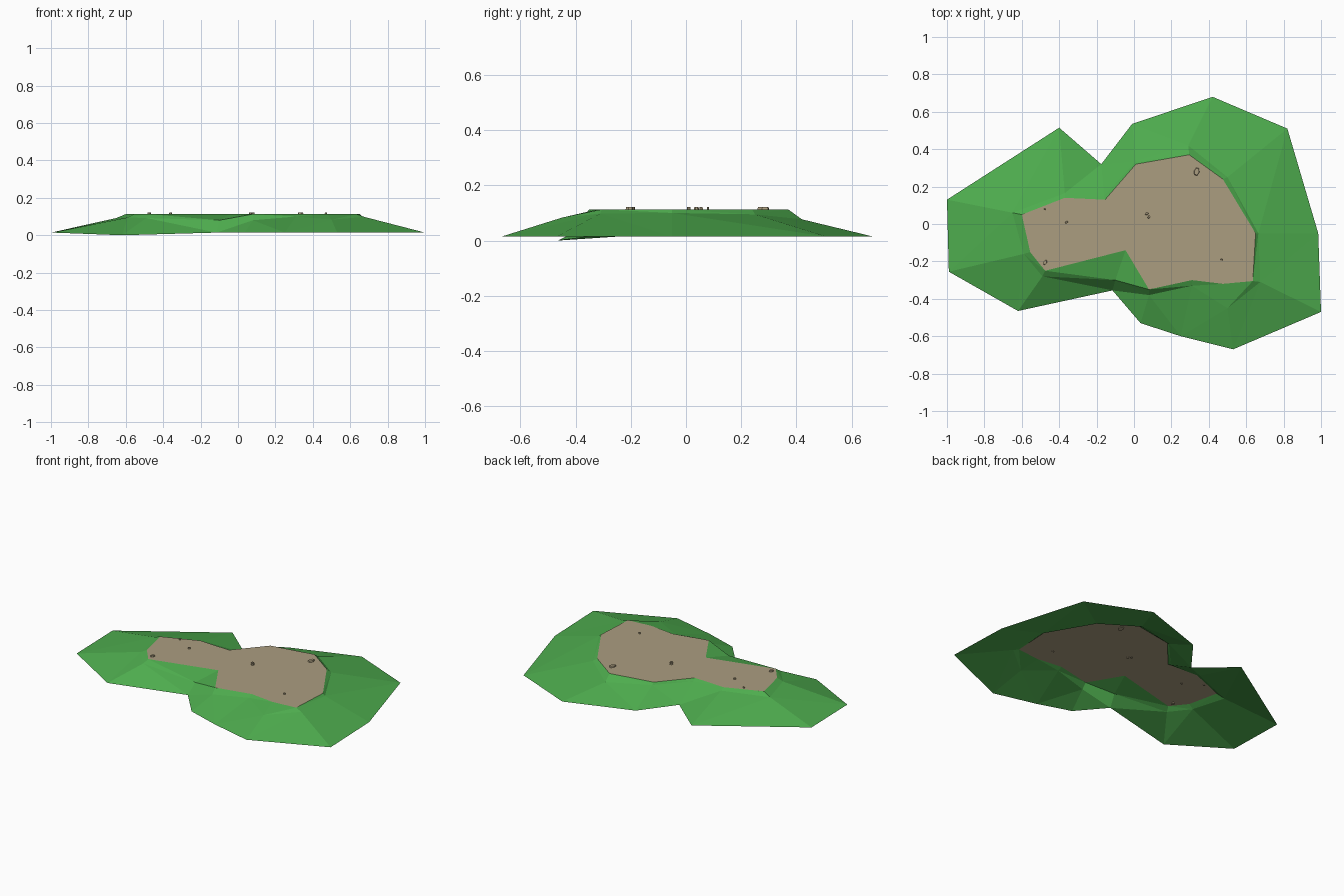
import bpy, bmesh, math

if "Cube" in bpy.data.objects:
    bpy.data.objects.remove(bpy.data.objects["Cube"])

def material(name, rgb):
    m = bpy.data.materials.new(name)
    m.diffuse_color = (*rgb, 1)
    m.use_nodes = True
    m.node_tree.nodes["Principled BSDF"].inputs["Base Color"].default_value = m.diffuse_color
    return m

GRASS = material("grass green", (0.076, 0.413, 0.076))
DIRT = material("dry dirt", (0.41, 0.34, 0.216))

def finish(name, bm, mat):
    me = bpy.data.meshes.new(name)
    bm.to_mesh(me)
    bm.free()
    me.materials.append(mat)
    ob = bpy.data.objects.new(name, me)
    bpy.context.collection.objects.link(ob)
    return ob

# Matching outlines: shore, shoulder of the bank and edge of the dirt (clockwise)
SHORE = [(-1, .13), (-.40, .515), (-.175, .32), (-.01, .535), (.42, .68),
         (.82, .51), (.985, -.05), (1, -.47), (.53, -.67), (.25, -.60),
         (.035, -.53), (-.115, -.355), (-.62, -.465), (-.99, -.255)]
SHOULDER = [(-.65, .06, .092), (-.37, .165, .10), (-.16, .15, .10),
            (.01, .335, .10), (.29, .42, .077), (.50, .25, .095),
            (.665, -.05, .10), (.675, -.31, .098), (.50, -.45, .083),
            (.31, -.33, .10), (.08, -.38, .08), (-.10, -.30, .08),
            (-.49, -.28, .092), (-.59, -.16, .095)]
EDGE = [(-.60, .05), (-.37, .14), (-.155, .13), (.01, .32), (.295, .37),
        (.475, .24), (.65, -.05), (.635, -.305), (.475, -.32), (.31, -.30),
        (.08, -.35), (-.045, -.14), (-.475, -.25), (-.555, -.15)]
TOP = .113

# Grass bank: open shell lofted through the three outlines
bm = bmesh.new()
shore = [(x, y, 0 if i == 12 else .014) for i, (x, y) in enumerate(SHORE)]
edge = [(x, y, TOP) for x, y in EDGE]
rings = [[bm.verts.new(p) for p in ring] for ring in (shore, SHOULDER, edge)]
n = len(SHORE)
for low, high in zip(rings, rings[1:]):
    for i in range(n):
        j = (i + 1) % n
        bm.faces.new((low[i], high[i], high[j], low[j]))
bmesh.ops.triangulate(bm, faces=bm.faces[:])
for f in bm.faces:
    f.normal_update()
    if f.normal.z < 0:
        f.normal_flip()
finish("grass_bank", bm, GRASS)

# Dirt plateau
bm = bmesh.new()
f = bm.faces.new([bm.verts.new(p) for p in reversed(edge)])
bmesh.ops.triangulate(bm, faces=[f])
finish("dirt_plateau", bm, DIRT)

# Small pebbles: x, y, radius, turn in degrees
PEBBLES = [(.335, .28, .025, 75), (.068, .055, .011, 20), (.08, .038, .011, 50),
           (-.475, .08, .007, 0), (-.36, .01, .010, 30),
           (-.475, -.205, .016, 65), (.47, -.19, .008, 0)]
for x, y, r, turn in PEBBLES:
    bm = bmesh.new()
    bmesh.ops.create_cone(bm, cap_ends=True, segments=6, radius1=r,
                          radius2=r * .8, depth=.014)
    ob = finish("pebble", bm, DIRT)
    ob.location = (x, y, TOP + .002)
    ob.rotation_euler.z = math.radians(turn)
    ob.scale.y = .65
